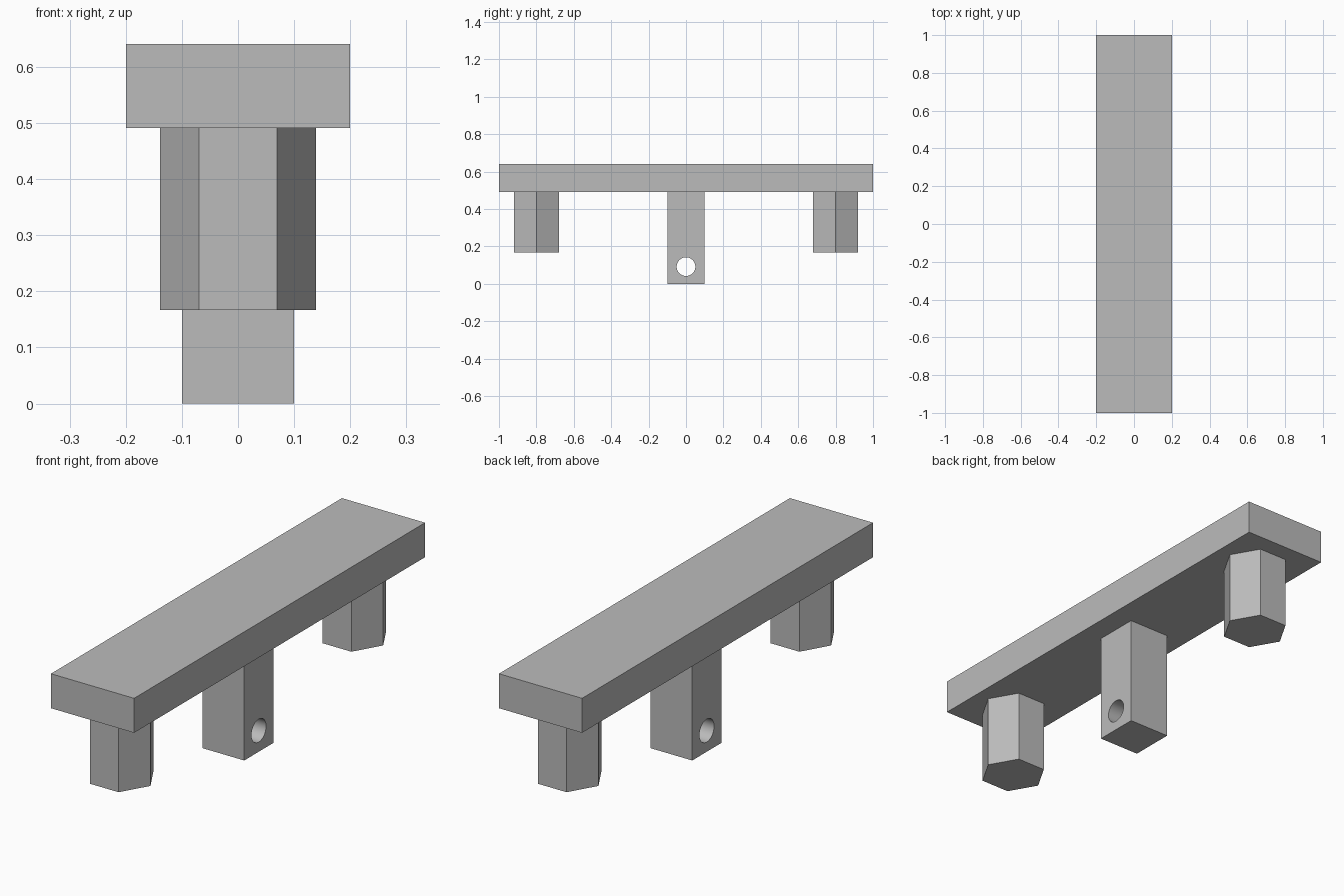
import bpy
from math import pi, radians

cube = bpy.data.objects.get("Cube")
if cube:
    bpy.data.objects.remove(cube, do_unlink=True)

grey = bpy.data.materials.new("plain_grey")
grey.use_nodes = True
colour = (0.5, 0.5, 0.5, 1)
grey.diffuse_color = colour
grey.node_tree.nodes["Principled BSDF"].inputs["Base Color"].default_value = colour

BOARD_BOTTOM, BOARD_TOP = 0.491, 0.641
PEG_BOTTOM = 0.167


def finish(name):
    obj = bpy.context.object
    obj.name = name
    obj.data.materials.append(grey)
    return obj


def box(name, width, depth, bottom, top):
    bpy.ops.mesh.primitive_cube_add(size=1, location=(0, 0, (bottom + top) / 2))
    bpy.context.object.scale = (width, depth, top - bottom)
    bpy.ops.object.transform_apply(location=False, rotation=False, scale=True)
    return finish(name)


# Long flat board
box("board", 0.4, 2, BOARD_BOTTOM, BOARD_TOP)

# Hexagonal pegs near each end, corners pointing sideways
for name, y in (("front_peg", -0.8), ("back_peg", 0.8)):
    bpy.ops.mesh.primitive_cylinder_add(
        vertices=6, radius=0.1386, depth=BOARD_BOTTOM - PEG_BOTTOM,
        location=(0, y, (BOARD_BOTTOM + PEG_BOTTOM) / 2), rotation=(0, 0, pi / 2))
    finish(name)

# Central post with a round cross hole
post = box("centre_post", 0.2, 0.2, 0, BOARD_BOTTOM)
bpy.ops.mesh.primitive_cylinder_add(
    vertices=48, radius=0.05, depth=0.4, location=(0, 0, 0.092), rotation=(0, pi / 2, 0))
cutter = finish("hole_cutter")
cut = post.modifiers.new("cross_hole", "BOOLEAN")
cut.object = cutter
cut.solver = "EXACT"
bpy.ops.object.select_all(action="DESELECT")
post.select_set(True)
bpy.context.view_layer.objects.active = post
bpy.ops.object.modifier_apply(modifier=cut.name)
bpy.data.objects.remove(cutter, do_unlink=True)
bpy.ops.object.shade_smooth_by_angle(angle=radians(30))
